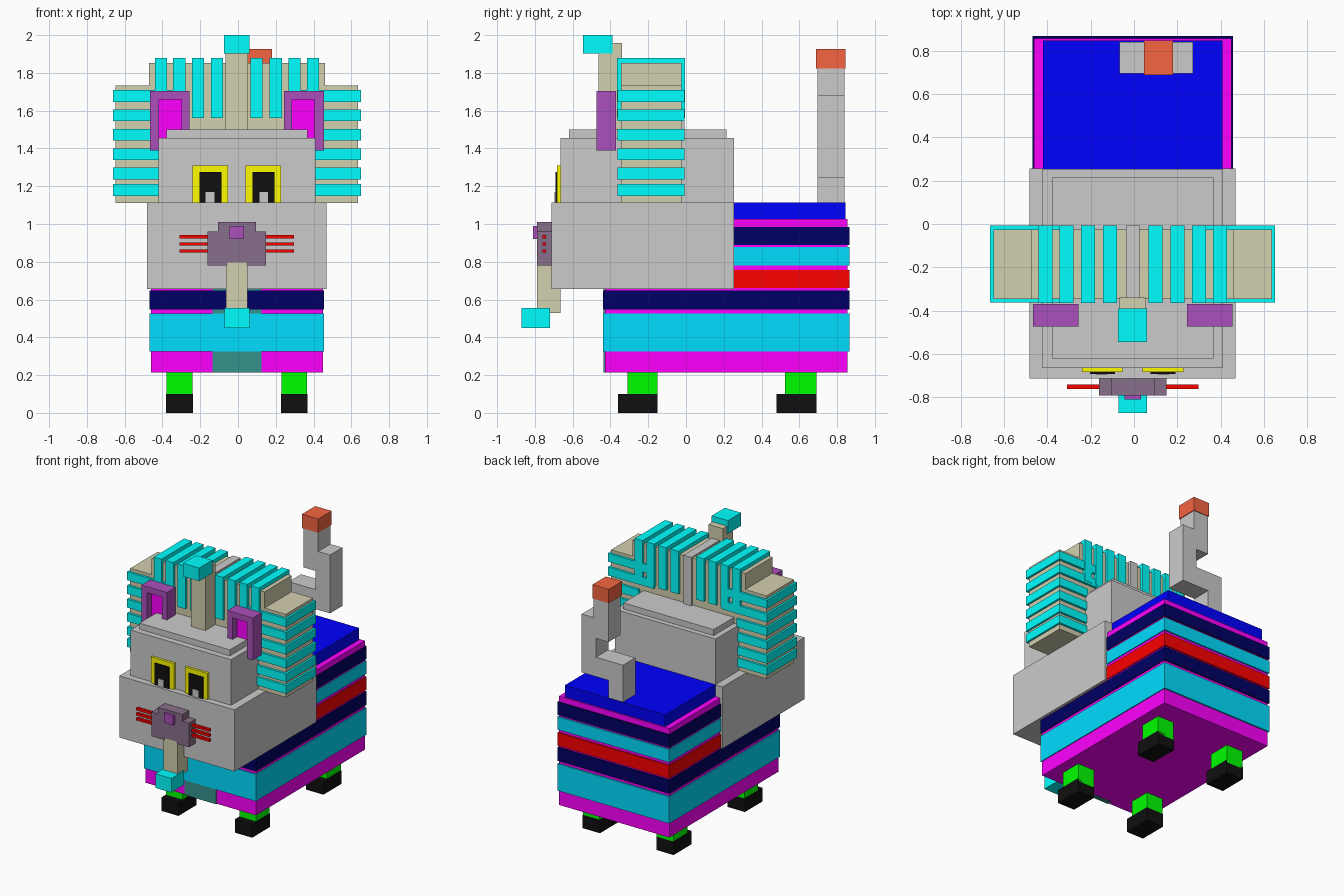
import bpy, bmesh

if "Cube" in bpy.data.objects:
    bpy.data.objects.remove(bpy.data.objects["Cube"])

CX = -0.006   # symmetry plane of the blocky cat

COLORS = {
    "teal": (0, 1, 1), "cyan": (0, 0.72, 1), "magenta": (1, 0, 1),
    "navy": (0, 0, 0.13), "blue": (0, 0, 1), "red": (1, 0, 0),
    "green": (0, 1, 0), "black": (0.005, 0.005, 0.005), "yellow": (1, 0.97, 0),
    "khaki": (0.65, 0.63, 0.43), "purple": (0.41, 0.08, 0.5),
    "mauve": (0.25, 0.16, 0.26), "patch": (0.036, 0.29, 0.26),
    "orange": (0.92, 0.13, 0.054),
}


def finish(name, bm, color):
    bmesh.ops.recalc_face_normals(bm, faces=bm.faces)
    me = bpy.data.meshes.new(name)
    bm.to_mesh(me)
    bm.free()
    ob = bpy.data.objects.new(name, me)
    bpy.context.collection.objects.link(ob)
    if color:
        mat = bpy.data.materials.get(color) or bpy.data.materials.new(color)
        mat.diffuse_color = (*COLORS[color], 1)
        mat.use_nodes = True
        mat.node_tree.nodes["Principled BSDF"].inputs["Base Color"].default_value = mat.diffuse_color
        me.materials.append(mat)
    return ob


def box(name, x, y, z, color=None):
    """Box from three (min, max) ranges."""
    bm = bmesh.new()
    bmesh.ops.create_cube(bm, size=1)
    for v in bm.verts:
        v.co = [r[0] if c < 0 else r[1] for c, r in zip(v.co, (x, y, z))]
    return finish(name, bm, color)


def mid(name, half, y, z, color=None):
    """Box centred on the symmetry plane."""
    return box(name, (CX - half, CX + half), y, z, color)


def pair(name, x, y, z, color=None):
    """Mirrored boxes; x is measured outward from the symmetry plane."""
    box(name + "_right", (CX + x[0], CX + x[1]), y, z, color)
    box(name + "_left", (CX - x[1], CX - x[0]), y, z, color)


def extrude_xz(name, pts, y, color=None):
    """Front-view outline extruded through depth y."""
    bm = bmesh.new()
    f = bm.faces.new([bm.verts.new((px, y[0], pz)) for px, pz in pts])
    ext = bmesh.ops.extrude_face_region(bm, geom=[f])["geom"]
    bmesh.ops.translate(bm, vec=(0, y[1] - y[0], 0),
                        verts=[e for e in ext if isinstance(e, bmesh.types.BMVert)])
    return finish(name, bm, color)


# Legs and boots
for tag, y0, y1, yb in (("front", -0.31, -0.15, -0.36), ("back", 0.525, 0.69, 0.48)):
    pair(tag + "_leg", (0.235, 0.372), (y0, y1), (0.08, 0.23), "green")
    pair(tag + "_boot", (0.233, 0.375), (yb, y1), (0, 0.1), "black")

# Body core with striped sweater bands
mid("body_lower", 0.455, (-0.43, 0.855), (0.215, 0.66), "magenta")
mid("body_upper", 0.455, (0.15, 0.855), (0.65, 1.027), "magenta")
for i, (y0, z0, z1, c) in enumerate(((-0.44, 0.325, 0.525, "cyan"),
                                     (-0.44, 0.547, 0.647, "navy"),
                                     (0.15, 0.66, 0.757, "red"),
                                     (0.15, 0.78, 0.877, "cyan"),
                                     (0.15, 0.89, 0.985, "navy"))):
    mid(f"sweater_band_{i}", 0.462, (y0, 0.866), (z0, z1), c)
mid("back_plate", 0.414, (0.15, 0.845), (1.02, 1.115), "blue")
mid("chest_patch", 0.13, (-0.436, -0.4), (0.213, 0.656), "patch")

# Head
mid("head_lower", 0.475, (-0.712, 0.255), (0.655, 1.115))
mid("head_upper", 0.415, (-0.665, 0.253), (1.11, 1.455))
mid("head_top", 0.373, (-0.62, 0.215), (1.45, 1.5))

# Eyes
pair("eye_frame", (0.046, 0.234), (-0.683, -0.66), (1.11, 1.31), "yellow")
pair("eye_iris", (0.082, 0.198), (-0.692, -0.66), (1.11, 1.275), "black")
pair("eye_glint", (0.119, 0.166), (-0.697, -0.66), (1.11, 1.17))

# Muzzle, nose, whiskers
half = [(0.05, 0.795), (0.05, 0.78), (0.155, 0.78), (0.155, 0.96), (0.1, 0.96), (0.1, 1.01)]
outline = [(CX + a, b) for a, b in half] + [(CX - a, b) for a, b in reversed(half)]
extrude_xz("muzzle", outline, (-0.79, -0.70), "mauve")
mid("nose", 0.038, (-0.81, -0.78), (0.92, 0.99), "purple")
for i, z in enumerate((0.857, 0.894, 0.932)):
    pair(f"whisker_{i}", (0.15, 0.303), (-0.761, -0.741), (z - 0.009, z + 0.009), "red")

# Beard and its tip
mid("beard", 0.057, (-0.788, -0.665), (0.53, 0.795), "khaki")
mid("beard_tip", 0.066, (-0.872, -0.72), (0.45, 0.555), "teal")

# Ears: open frame around a recessed inner panel
ear = ((0.25, 0.46), (0.292, 0.412))
pair("ear_inner_side", (ear[0][0], ear[1][0]), (-0.473, -0.37), (1.39, 1.705), "purple")
pair("ear_outer_side", (ear[1][1], ear[0][1]), (-0.473, -0.37), (1.39, 1.705), "purple")
pair("ear_top", ear[1], (-0.473, -0.37), (1.66, 1.705), "purple")
pair("ear_back", ear[1], (-0.40, -0.37), (1.39, 1.66), "purple")
pair("ear_panel", ear[1], (-0.42, -0.40), (1.39, 1.66), "magenta")

# Headdress: crown block, side columns, wrapping stripes
mid("crown_block", 0.466, (-0.345, -0.025), (1.45, 1.852), "khaki")
pair("side_column", (0.41, 0.642), (-0.345, -0.025), (1.112, 1.732), "khaki")
for i, zc in enumerate((1.18, 1.267, 1.37, 1.473, 1.575, 1.678)):
    inner = 0.28 if zc > 1.5 else 0.405
    pair(f"column_stripe_{i}", (inner, 0.657), (-0.362, -0.008), (zc - 0.031, zc + 0.031), "teal")
for i, xc in enumerate((0.105, 0.206, 0.305, 0.402)):
    pair(f"crown_stripe_{i}", (xc - 0.032, xc + 0.032), (-0.364, -0.006), (1.56, 1.88), "teal")
mid("crown_ridge", 0.032, (-0.35, -0.008), (1.5, 1.862))

# Upright crest on the forehead
mid("crest_stem", 0.06, (-0.462, -0.34), (1.45, 1.957), "khaki")
mid("crest_tip", 0.067, (-0.545, -0.39), (1.902, 2.0), "teal")

# Crooked tail as a stepped profile
extrude_xz("tail", [(-0.068, 1.1), (0.05, 1.1), (0.05, 1.245), (0.273, 1.245), (0.273, 1.68),
                    (0.175, 1.68), (0.175, 1.83), (0.052, 1.83), (0.052, 1.53), (0.155, 1.53),
                    (0.155, 1.39), (-0.068, 1.39)], (0.695, 0.84))
box("tail_tip", (0.046, 0.18), (0.688, 0.845), (1.823, 1.927), "orange")
